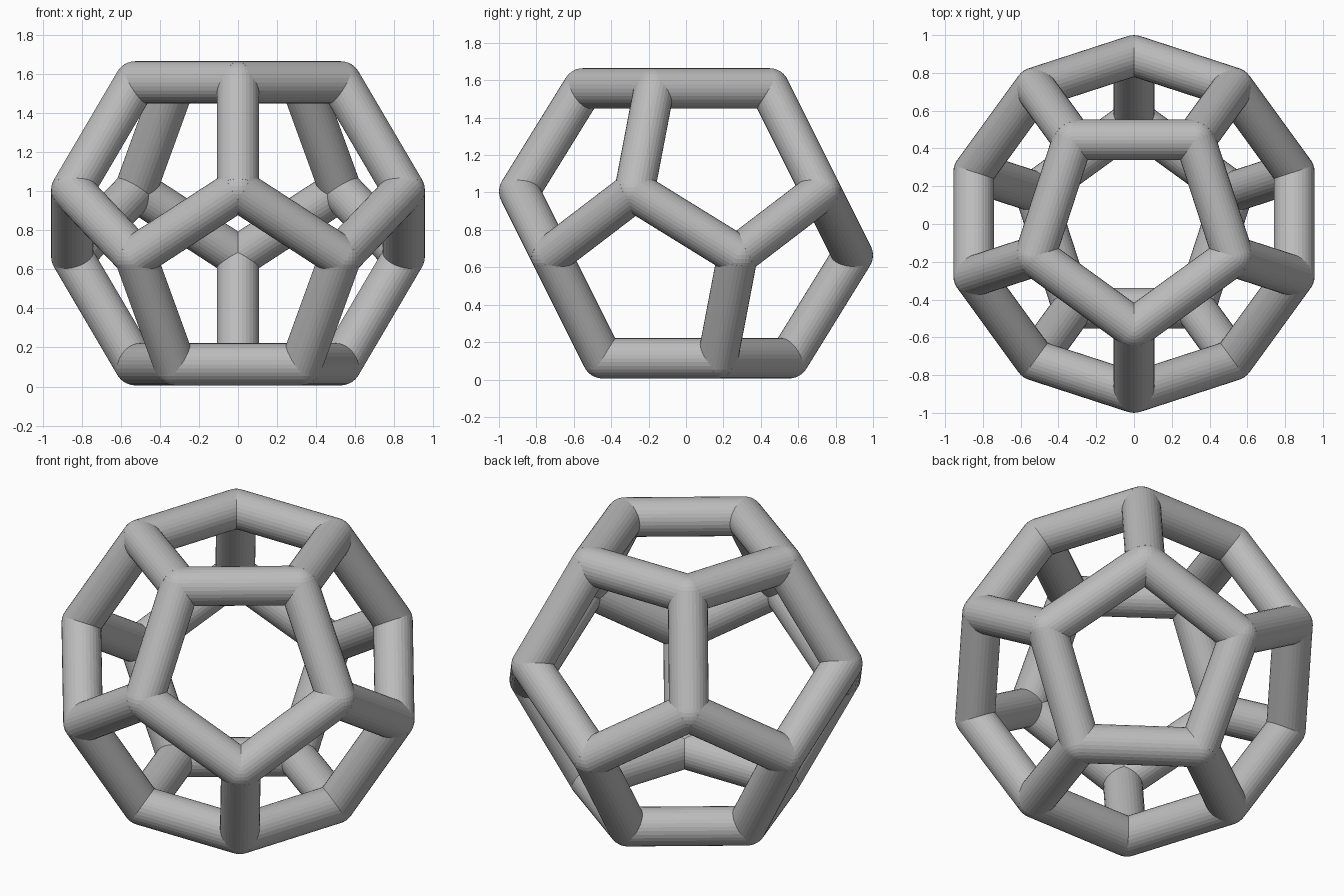
import bpy
import math
from mathutils import Vector

cube = bpy.data.objects.get("Cube")
if cube:
    bpy.data.objects.remove(cube, do_unlink=True)

EDGE = 0.648        # length of each strut between joint centres
RADIUS = 0.108      # strut and joint radius
CENTRE_Z = 0.835
SIDES = 32

grey = bpy.data.materials.new("Plain Grey")
grey.use_nodes = True
colour = (0.5, 0.5, 0.5, 1)
grey.diffuse_color = colour
grey.node_tree.nodes["Principled BSDF"].inputs["Base Color"].default_value = colour


def ring(radius, height, turn):
    """Five joint centres, the first one facing the front."""
    points = []
    for i in range(5):
        a = math.radians(-90 + turn + 72 * i)
        points.append(Vector((radius * math.cos(a), radius * math.sin(a),
                              CENTRE_Z + height)))
    return points


def strut(name, a, b):
    axis = b - a
    bpy.ops.mesh.primitive_cylinder_add(
        vertices=SIDES, radius=RADIUS, depth=axis.length, location=(a + b) / 2,
        rotation=axis.to_track_quat('Z', 'Y').to_euler())
    finish(name)


def joint(name, p):
    bpy.ops.mesh.primitive_uv_sphere_add(
        segments=SIDES, ring_count=SIDES // 2, radius=RADIUS, location=p)
    finish(name)


def finish(name):
    obj = bpy.context.object
    obj.name = name
    obj.data.materials.append(grey)


# Regular dodecahedron corners as four pentagon rings
phi = (1 + math.sqrt(5)) / 2
inner = EDGE / (2 * math.sin(math.pi / 5))
outer = inner * phi
high = EDGE * phi ** 2 / 2 * math.sqrt((5 + 2 * math.sqrt(5)) / 5) / phi ** 0.5
high = math.sqrt(3 * (EDGE * phi / 2) ** 2 - inner ** 2)
low = math.sqrt(3 * (EDGE * phi / 2) ** 2 - outer ** 2)
top = ring(inner, high, 0)
upper = ring(outer, low, 0)
lower = ring(outer, -low, 36)
bottom = ring(inner, -high, 36)

# Struts and rounded joints
for i in range(5):
    j = (i + 1) % 5
    strut("top_strut", top[i], top[j])
    strut("upper_strut", top[i], upper[i])
    strut("middle_strut_down", upper[i], lower[i])
    strut("middle_strut_up", lower[i], upper[j])
    strut("lower_strut", lower[i], bottom[i])
    strut("bottom_strut", bottom[i], bottom[j])
    for name, points in (("top", top), ("upper", upper),
                         ("lower", lower), ("bottom", bottom)):
        joint(name + "_joint", points[i])
